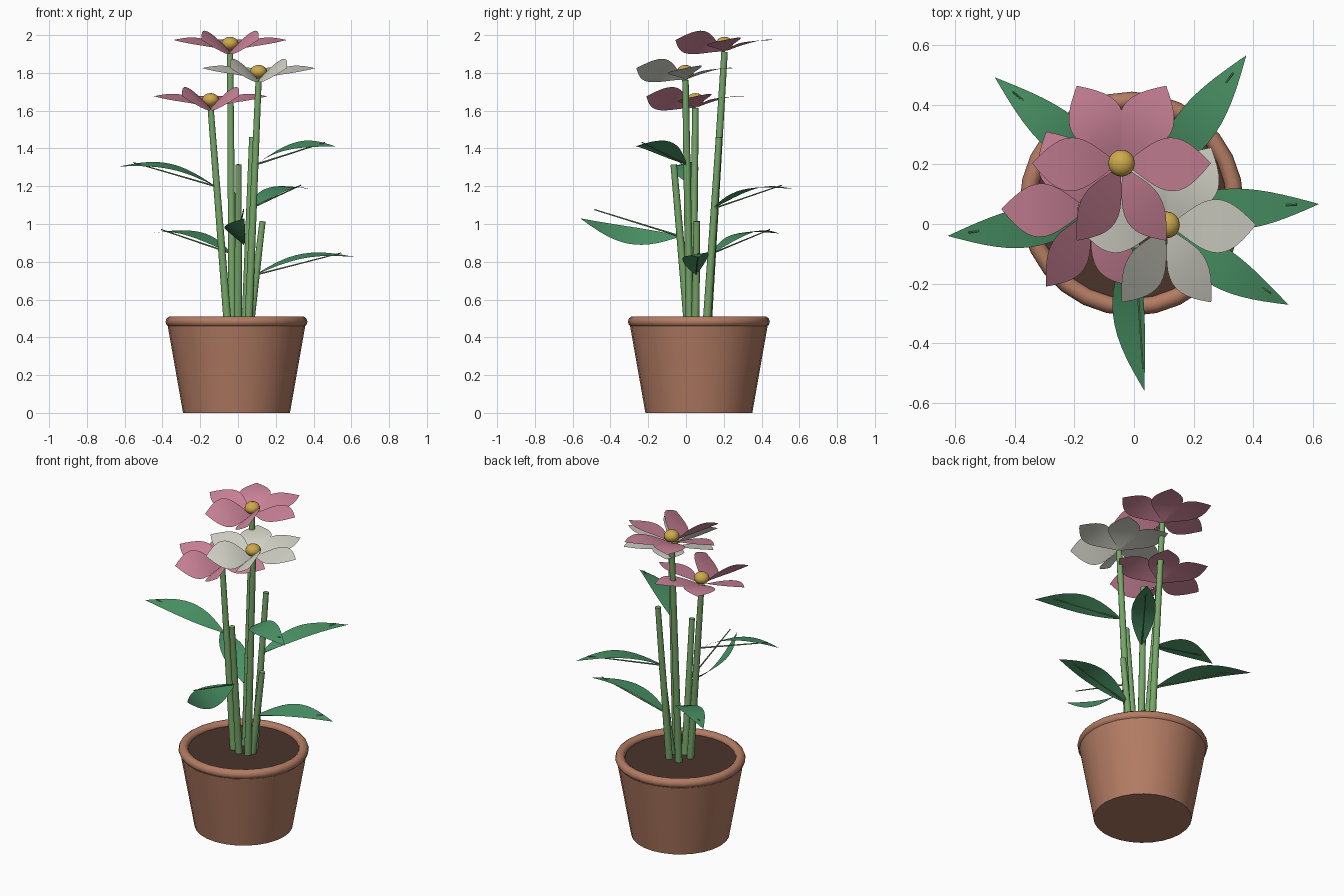
import bpy, bmesh, math
from mathutils import Vector, Matrix

cube = bpy.data.objects.get("Cube")
if cube:
    bpy.data.objects.remove(cube, do_unlink=True)


def material(name, rgb):
    m = bpy.data.materials.new(name)
    m.use_nodes = True
    m.diffuse_color = (*rgb, 1)
    m.node_tree.nodes["Principled BSDF"].inputs["Base Color"].default_value = (*rgb, 1)
    return m


TERRACOTTA = material("terracotta", (0.45, 0.20, 0.125))
SOIL = material("dark soil", (0.07, 0.035, 0.024))
STEM = material("stem green", (0.18, 0.38, 0.14))
LEAF = material("leaf green", (0.07, 0.30, 0.135))
PINK = material("petal pink", (0.63, 0.24, 0.33))
WHITE = material("petal white", (0.68, 0.68, 0.60))
YELLOW = material("flower yellow", (0.62, 0.40, 0.07))


def finish(name, bm, mat, matrix=Matrix()):
    """Turn a bmesh into a smooth-shaded object."""
    mesh = bpy.data.meshes.new(name)
    bm.to_mesh(mesh)
    bm.free()
    mesh.materials.append(mat)
    mesh.transform(matrix)
    ob = bpy.data.objects.new(name, mesh)
    bpy.context.collection.objects.link(ob)
    bpy.ops.object.select_all(action="DESELECT")
    ob.select_set(True)
    bpy.context.view_layer.objects.active = ob
    bpy.ops.object.shade_smooth_by_angle(angle=math.radians(40))
    return ob


def lathe(name, profile, mat, centre, steps=28):
    """Spin a radius/height profile around the vertical axis."""
    bm = bmesh.new()
    verts = [bm.verts.new((r, 0, z)) for r, z in profile]
    edges = [bm.edges.new(pair) for pair in zip(verts, verts[1:])]
    bmesh.ops.spin(bm, geom=verts + edges, axis=(0, 0, 1), cent=(0, 0, 0),
                   angle=math.tau, steps=steps, use_duplicate=False)
    bmesh.ops.remove_doubles(bm, verts=bm.verts, dist=0.0005)
    bmesh.ops.recalc_face_normals(bm, faces=bm.faces)
    return finish(name, bm, mat, Matrix.Translation(centre))


def rod(name, start, end, r1, r2, mat, sides=10):
    """Tapered cylinder between two points."""
    start, end = Vector(start), Vector(end)
    d = end - start
    bm = bmesh.new()
    bmesh.ops.create_cone(bm, cap_ends=True, segments=sides,
                          radius1=r1, radius2=r2, depth=d.length)
    turn = Vector((0, 0, 1)).rotation_difference(d).to_matrix().to_4x4()
    return finish(name, bm, mat, Matrix.Translation((start + end) / 2) @ turn)


def blade(name, start, end, half_width, arch, skew, mat, rows=14, cols=4):
    """Pointed, arched sheet from start to end, used for leaves and petals."""
    start, end = Vector(start), Vector(end)
    d = end - start
    bm = bmesh.new()
    grid = []
    for i in range(rows + 1):
        t = i / rows
        w = half_width * max(0, math.sin(math.pi * t ** skew))
        z = arch * math.sin(math.pi * t)
        grid.append([bm.verts.new((w * (2 * j / cols - 1), t * d.length, z))
                     for j in range(cols + 1)])
    for a, b in zip(grid, grid[1:]):
        for j in range(cols):
            bm.faces.new((a[j], a[j + 1], b[j + 1], b[j]))
    bmesh.ops.remove_doubles(bm, verts=bm.verts, dist=0.0005)
    turn = Vector((0, 1, 0)).rotation_difference(d).to_matrix().to_4x4()
    return finish(name, bm, mat, Matrix.Translation(start) @ turn)


# Pot, rolled rim and soil
POT = (-0.008, 0.068, 0)
lathe("pot", [(0, 0), (0.283, 0), (0.364, 0.46), (0.33, 0.48)], TERRACOTTA, POT)
rim = [(0.347 + 0.029 * math.cos(k * math.tau / 10),
        0.483 + 0.029 * math.sin(k * math.tau / 10)) for k in range(11)]
lathe("pot_rim", rim, TERRACOTTA, POT)
lathe("soil", [(0, 0.485), (0.33, 0.485)], SOIL, POT)

# Flowers: name, stem foot, petal base, petal colour
flowers = [
    ("tall", (-0.03, 0.115), (-0.042, 0.204, 1.912), PINK),
    ("middle", (0.055, 0.02), (0.109, -0.003, 1.763), WHITE),
    ("low", (-0.055, 0.035), (-0.145, 0.05, 1.614), PINK),
]
for name, foot, head, colour in flowers:
    rod(name + "_flower_stem", (*foot, 0.47), head, 0.022, 0.017, STEM)
    for k in range(6):
        ang = k * math.tau / 6
        tip = Vector(head) + Vector((0.3 * math.cos(ang), 0.3 * math.sin(ang), 0.062))
        blade(f"{name}_flower_petal_{k + 1}", head, tip, 0.092, 0.02, 1.25, colour)
    bm = bmesh.new()
    bmesh.ops.create_uvsphere(bm, u_segments=16, v_segments=10, radius=0.045)
    finish(name + "_flower_centre", bm, YELLOW,
           Matrix.Translation(Vector(head) + Vector((0, 0, 0.043)))
           @ Matrix.Diagonal((1, 1, 0.8, 1)))

# Bare stems: name, foot, top
bare_stems = [
    ("back", (0.04, 0.11), (0.075, 0.175, 1.46)),
    ("front", (0.0, 0.01), (0.003, -0.065, 1.315)),
    ("side", (0.065, 0.05), (0.13, 0.057, 1.015)),
]
for name, foot, top in bare_stems:
    rod(name + "_bare_stem", (*foot, 0.47), top, 0.022, 0.017, STEM)

# Leaves: name, base on the stem, tip, midrib lift
leaves = [
    ("back_left", (0.06, 0.14, 1.08), (0.377, 0.566, 1.185), 0.035),
    ("back_right", (-0.035, 0.14, 0.845), (-0.467, 0.492, 0.95), 0.035),
    ("left", (0.09, 0.053, 0.73), (0.621, 0.067, 0.825), 0.035),
    ("right", (-0.12, 0.04, 1.2), (-0.625, -0.04, 1.305), 0.035),
    ("front_left", (0.095, 0.002, 1.315), (0.518, -0.271, 1.41), 0.035),
    ("front", (0.0, -0.03, 0.935), (0.035, -0.56, 1.03), 0.06),
]
for name, base, tip, lift in leaves:
    blade(name + "_leaf", base, tip, 0.07, 0.055, 0.92, LEAF)
    rib_end = Vector(base).lerp(Vector(tip), 0.86) + Vector((0, 0, lift))
    rod(name + "_leaf_midrib", base, rib_end, 0.005, 0.003, STEM, 6)
